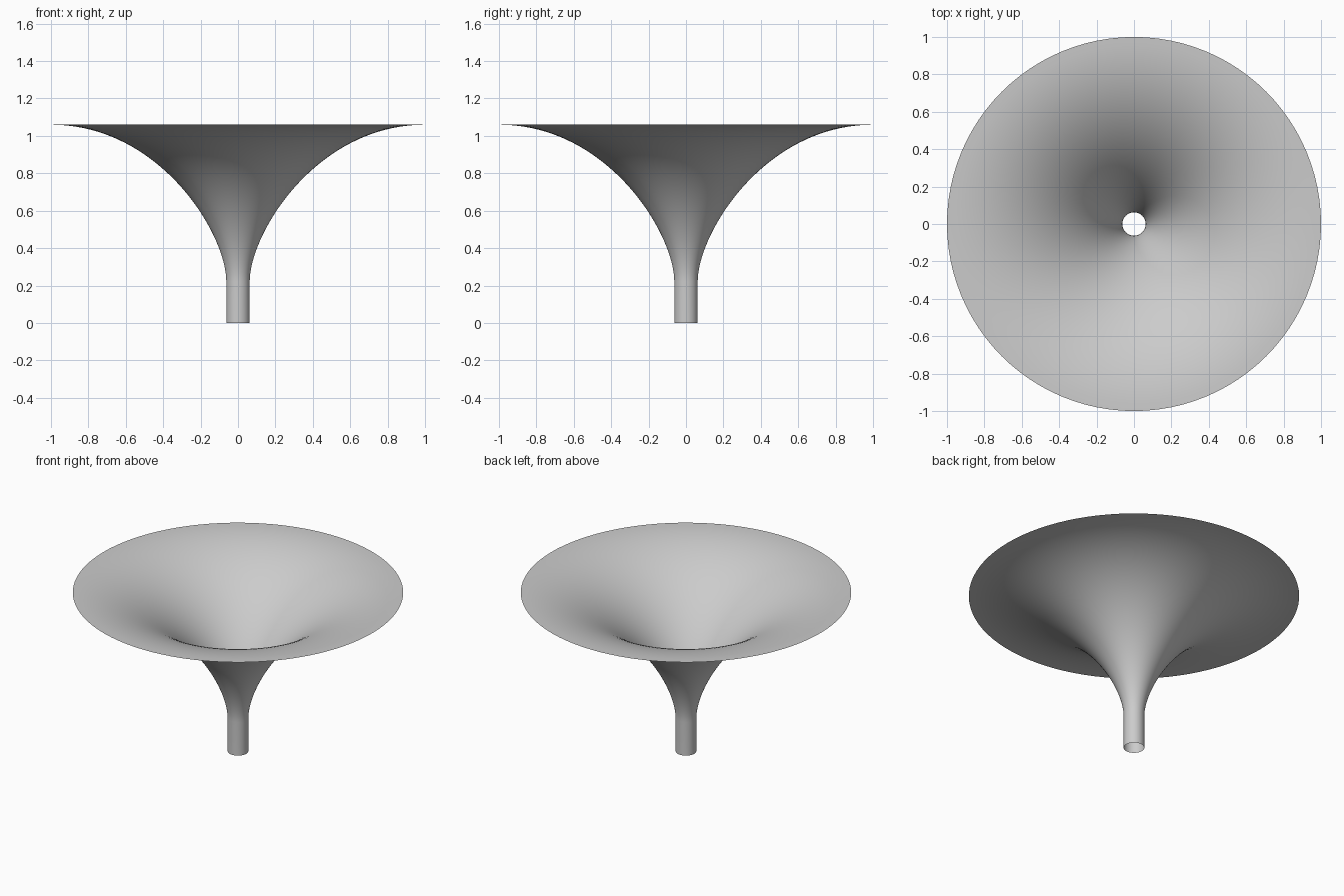
import bpy, bmesh, math
from mathutils import Vector
from mathutils.geometry import interpolate_bezier

cube = bpy.data.objects.get("Cube")
if cube:
    bpy.data.objects.remove(cube, do_unlink=True)

SEGMENTS = 96
TUBE_RADIUS, TUBE_TOP, RIM_HEIGHT = 0.0625, 0.22, 1.06

# Plain grey surface
grey = bpy.data.materials.new("plain grey")
grey.use_nodes = True
colour = (0.6, 0.6, 0.6, 1)
grey.diffuse_color = colour
grey.node_tree.nodes["Principled BSDF"].inputs["Base Color"].default_value = colour

# Profile: straight tube, then a flare that levels out at the rim
flare = interpolate_bezier(Vector((TUBE_RADIUS, 0, TUBE_TOP)),
                           Vector((TUBE_RADIUS, 0, 0.48)),
                           Vector((0.42, 0, RIM_HEIGHT)),
                           Vector((1, 0, RIM_HEIGHT)), 40)
profile = [Vector((TUBE_RADIUS, 0, 0))] + list(flare)

# Thin open funnel, spun around the vertical axis
bm = bmesh.new()
verts = [bm.verts.new(p) for p in profile]
edges = [bm.edges.new(pair) for pair in zip(verts, verts[1:])]
bmesh.ops.spin(bm, geom=verts + edges, cent=(0, 0, 0), axis=(0, 0, 1),
               angle=math.tau, steps=SEGMENTS, use_merge=True)
bmesh.ops.remove_doubles(bm, verts=bm.verts, dist=0.0001)
bmesh.ops.recalc_face_normals(bm, faces=bm.faces)

# Normals point up into the bowl
if sum(f.normal.z * f.calc_area() for f in bm.faces) < 0:
    bmesh.ops.reverse_faces(bm, faces=bm.faces)

mesh = bpy.data.meshes.new("funnel")
bm.to_mesh(mesh)
bm.free()
mesh.materials.append(grey)
funnel = bpy.data.objects.new("funnel", mesh)
bpy.context.collection.objects.link(funnel)

bpy.context.view_layer.objects.active = funnel
funnel.select_set(True)
bpy.ops.object.shade_smooth_by_angle(angle=math.radians(40))
